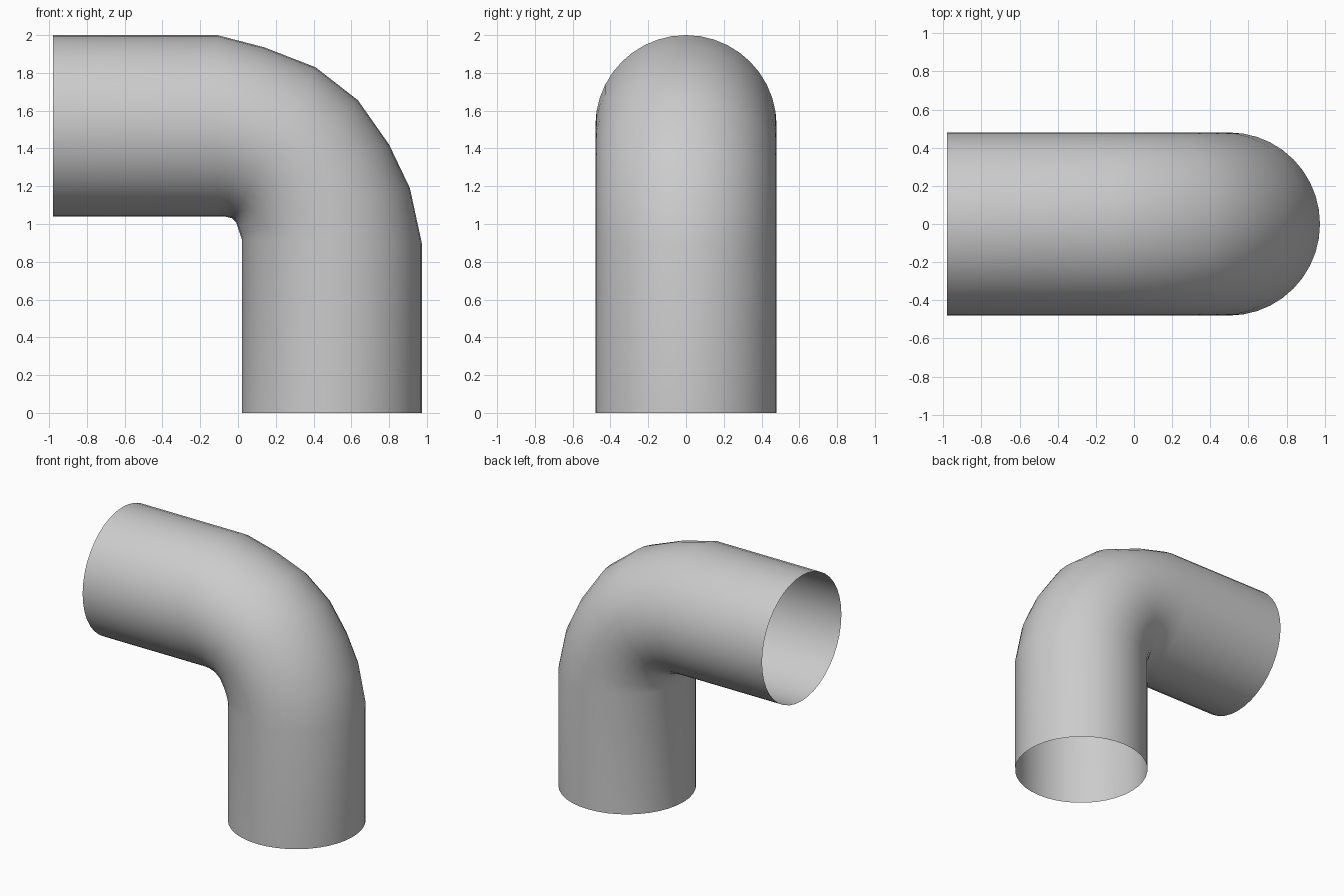
import bpy, bmesh
from math import sin, cos, tau
from mathutils import Vector

cube = bpy.data.objects.get("Cube")
if cube:
    bpy.data.objects.remove(cube, do_unlink=True)

SIDES = 40
RADIUS = 0.48

grey = bpy.data.materials.new("plain_grey")
grey.use_nodes = True
colour = (0.6, 0.6, 0.6, 1)
grey.diffuse_color = colour
grey.node_tree.nodes["Principled BSDF"].inputs["Base Color"].default_value = colour

# Outer and inner edge of each ring (x, z), from the side mouth to the bottom mouth
outer = [(-0.98, 2), (-0.11, 2), (0.14, 1.935), (0.41, 1.83), (0.635, 1.655),
         (0.80, 1.42), (0.91, 1.19), (0.975, 0.89), (0.975, 0)]
inner = [(-0.98, 1.04), (-0.11, 1.04), (-0.07, 1.04), (-0.03, 1.03), (-0.01, 1.01),
         (0, 0.98), (0.01, 0.95), (0.02, 0.92), (0.02, 0)]


def ring(bm, top, bottom):
    """Add an elliptical ring of vertices spanning two edge points."""
    a, b = Vector((top[0], 0, top[1])), Vector((bottom[0], 0, bottom[1]))
    mid, half, side = (a + b) / 2, (a - b) / 2, Vector((0, RADIUS, 0))
    angles = [tau * i / SIDES for i in range(SIDES)]
    return [bm.verts.new(mid + half * cos(t) + side * sin(t)) for t in angles]


# Open-ended elbow pipe: a single shell bridged from ring to ring
bm = bmesh.new()
rings = [ring(bm, o, i) for o, i in zip(outer, inner)]
for r, s in zip(rings, rings[1:]):
    for i in range(SIDES):
        j = (i + 1) % SIDES
        bm.faces.new((r[i], s[i], s[j], r[j])).smooth = True
bm.normal_update()

# Make the surface face outward, judged by a face on top of the side arm
if max(bm.faces, key=lambda f: f.calc_center_median().z).normal.z < 0:
    bmesh.ops.reverse_faces(bm, faces=bm.faces[:])

mesh = bpy.data.meshes.new("elbow_pipe")
bm.to_mesh(mesh)
bm.free()
mesh.materials.append(grey)
pipe = bpy.data.objects.new("elbow_pipe", mesh)
bpy.context.collection.objects.link(pipe)
